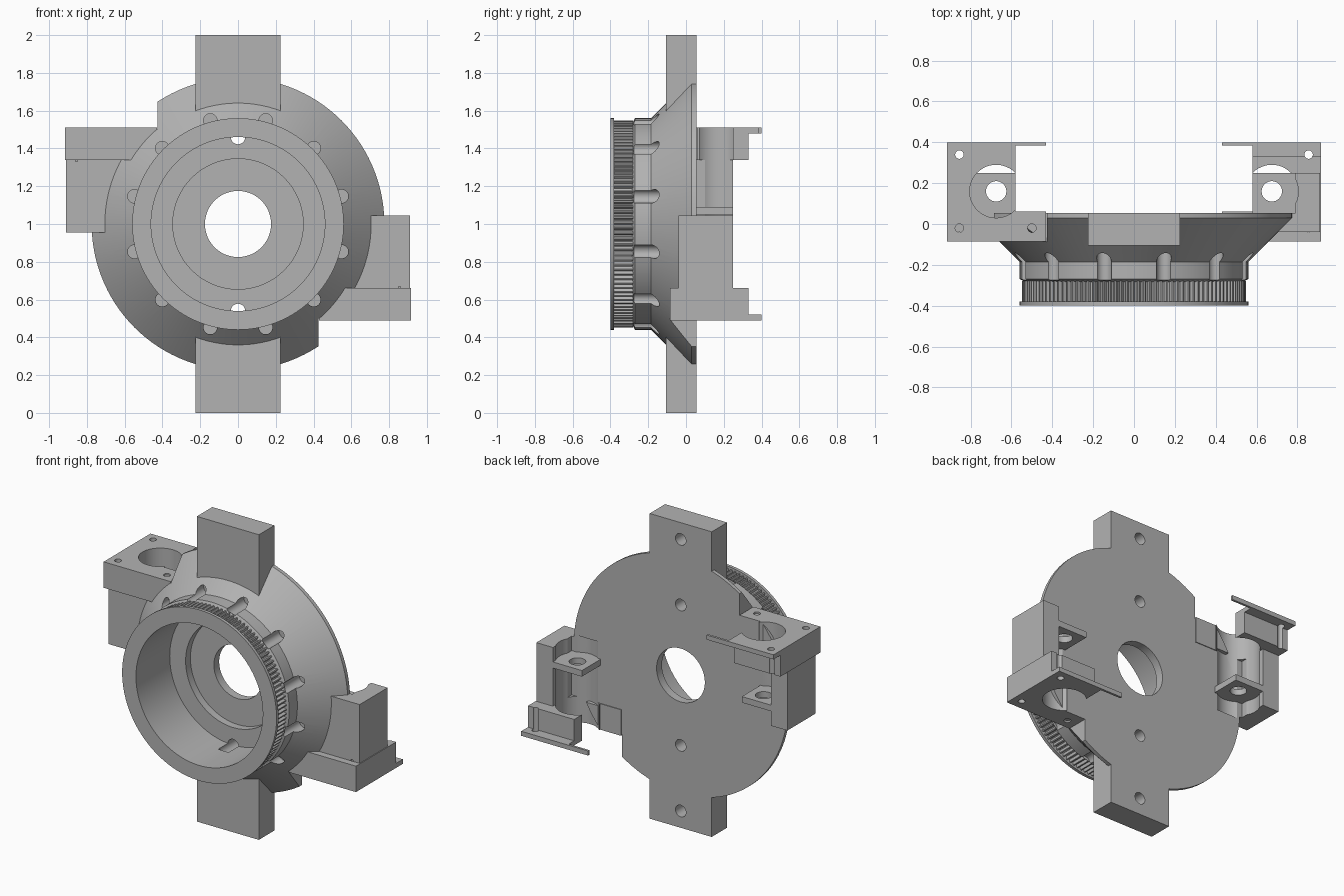
import bpy, bmesh
from math import cos, sin, pi, radians
from mathutils import Matrix, Vector

if "Cube" in bpy.data.objects:
    bpy.data.objects.remove(bpy.data.objects["Cube"], do_unlink=True)

grey = bpy.data.materials.new("mid_grey")
grey.use_nodes = True
colour = (0.45, 0.45, 0.45, 1)
grey.diffuse_color = colour
grey.node_tree.nodes["Principled BSDF"].inputs["Base Color"].default_value = colour

HALF_TURN = Matrix.Translation((0, 0, 1)) @ Matrix.Rotation(pi, 4, "Y") @ Matrix.Translation((0, 0, -1))


def finish(name, bm):
    bmesh.ops.recalc_face_normals(bm, faces=bm.faces)
    mesh = bpy.data.meshes.new(name)
    bm.to_mesh(mesh)
    bm.free()
    mesh.materials.append(grey)
    ob = bpy.data.objects.new(name, mesh)
    bpy.context.collection.objects.link(ob)
    return ob


def box(name, x, y, z):
    bm = bmesh.new()
    bmesh.ops.create_cube(bm, size=1)
    for v in bm.verts:
        v.co = [r[0] + (c + 0.5) * (r[1] - r[0]) for r, c in zip((x, y, z), v.co)]
    return finish(name, bm)


def cylinder(name, centre, radius, depth, axis="Y", sides=32):
    bm = bmesh.new()
    bmesh.ops.create_cone(bm, cap_ends=True, segments=sides, radius1=radius,
                          radius2=radius, depth=depth)
    turn = Matrix.Rotation(pi / 2, 4, "X") if axis == "Y" else Matrix()
    bm.transform(Matrix.Translation(centre) @ turn)
    return finish(name, bm)


def lathe(name, profile, sides=120):
    """Spin a closed (radius, y) profile about the body axis."""
    bm = bmesh.new()
    rings = [[bm.verts.new((r * cos(2 * pi * i / sides), y, 1 + r * sin(2 * pi * i / sides)))
              for r, y in profile] for i in range(sides)]
    n = len(profile)
    for i in range(sides):
        a, b = rings[i], rings[(i + 1) % sides]
        for j in range(n):
            k = (j + 1) % n
            bm.faces.new((a[j], a[k], b[k], b[j]))
    return finish(name, bm)


def boolean(ob, tools, operation="DIFFERENCE", keep=False):
    bpy.context.view_layer.objects.active = ob
    for tool in tools:
        tool.hide_render = True
        mod = ob.modifiers.new("bool", "BOOLEAN")
        mod.operation, mod.solver, mod.object = operation, "EXACT", tool
        bpy.ops.object.modifier_apply(modifier=mod.name)
        if not keep:
            bpy.data.objects.remove(tool, do_unlink=True)


def smooth(ob):
    bpy.ops.object.select_all(action="DESELECT")
    ob.select_set(True)
    bpy.context.view_layer.objects.active = ob
    bpy.ops.object.shade_smooth_by_angle(angle=radians(25))


# Flared body with stepped bore
body = lathe("flared_body", [
    (0.46, -0.39), (0.53, -0.39), (0.53, -0.285), (0.56, -0.27), (0.56, -0.185),
    (0.775, 0.03), (0.775, 0.055), (0.175, 0.055), (0.175, 0.0), (0.345, 0.0),
    (0.345, -0.05), (0.46, -0.05)])
smooth(lathe("front_lip", [(0.46, -0.4), (0.56, -0.4), (0.56, -0.38), (0.46, -0.38)]))

# Finger scallops, bolt holes, corner notches and shaft clearances
cuts = []
for i in range(12):
    a = radians(15 + 30 * i)
    cuts.append(cylinder("scallop_cutter", (0.567 * cos(a), -0.185, 1 + 0.567 * sin(a)), 0.036, 0.18))
for s in (-1, 1):
    cuts.append(cylinder("bolt_cutter", (0, 0, 1 + 0.46 * s), 0.038, 0.3))
    cuts.append(box("notch_cutter", sorted((-0.425 * s, -s)), (-0.3, 0.2),
                    sorted((1 + 0.5 * s, 1 + s))))
    cuts.append(cylinder("shaft_cutter", (0.675 * s, 0.16, 1 - 0.15 * s), 0.13, 0.42, "Z", 48))
boolean(body, cuts)
smooth(body)

# Fine toothed grip band
TEETH = 120
bm = bmesh.new()
loops = []
for y in (-0.382, -0.28):
    loop = []
    for i in range(TEETH * 4):
        a = 2 * pi * (i + 0.5) / (TEETH * 4)
        r = 0.548 if i % 4 < 2 else 0.53
        loop.append(bm.verts.new((r * cos(a), y, 1 + r * sin(a))))
    loops.append(loop)
for i in range(TEETH * 4):
    j = (i + 1) % (TEETH * 4)
    bm.faces.new((loops[0][i], loops[0][j], loops[1][j], loops[1][i]))
finish("toothed_band", bm)

# Mounting tabs with blind holes
for name, s in (("top_tab", 1), ("bottom_tab", -1)):
    tab = box(name, (-0.225, 0.225), (-0.105, 0.055), sorted((1 + 0.59 * s, 1 + s)))
    boolean(tab, [cylinder("tab_hole_cutter", (0, 0.02, 1 + 0.89 * s), 0.038, 0.16)])
    smooth(tab)


def bracket(prefix):
    """Side holder: clamp block, lip, walls and shaft flange."""
    block = box(prefix + "_bracket", (-0.915, -0.43), (-0.085, 0.06), (1.34, 1.51))
    boolean(block, [
        box("rear_block", (-0.915, -0.58), (0.0, 0.33), (1.34, 1.51)),
        box("rear_lip", (-0.915, -0.58), (0.3, 0.4), (1.48, 1.51)),
        box("lip_strip", (-0.7, -0.43), (0.385, 0.4), (1.48, 1.51)),
        box("front_wall", (-0.91, -0.55), (-0.04, 0.055), (0.955, 1.4)),
        box("outer_wall", (-0.91, -0.79), (-0.04, 0.25), (0.955, 1.4))], "UNION")
    boolean(block, [cylinder("shaft_cutter", (-0.675, 0.16, 1.25), 0.13, 0.62, "Z", 48)] + [
        cylinder("screw_cutter", (x, y, 1.45), 0.021, 0.24, "Z", 20)
        for x, y in ((-0.855, -0.02), (-0.5, -0.02), (-0.855, 0.34))])
    flange = box(prefix + "_shaft_flange", (-0.82, -0.58), (0.02, 0.25), (1.05, 1.09))
    boolean(flange, [cylinder("flange_hole_cutter", (-0.675, 0.16, 1.07), 0.05, 0.2, "Z")])
    return block, flange


# Two brackets, the second turned half round the body axis
for part in bracket("upper_right"):
    smooth(part)
for part in bracket("lower_left"):
    part.data.transform(HALF_TURN)
    smooth(part)
